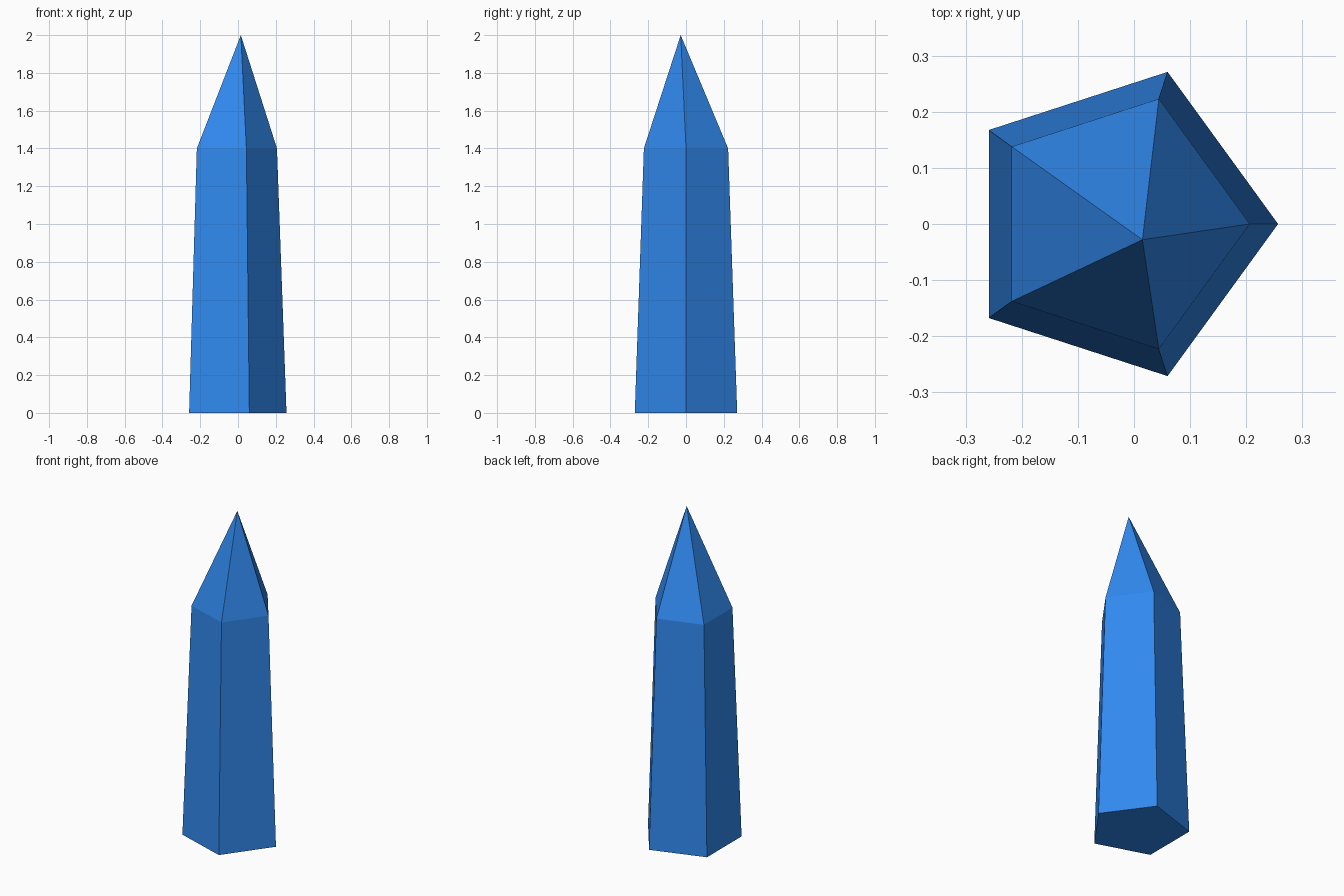
import bpy, bmesh
from math import cos, sin, tau

if "Cube" in bpy.data.objects:
    bpy.data.objects.remove(bpy.data.objects["Cube"])

SIDES = 5
CENTRE_X = -0.0282


def ring(bm, radius, z):
    return [bm.verts.new((CENTRE_X + radius * cos(tau * i / SIDES),
                          radius * sin(tau * i / SIDES), z)) for i in range(SIDES)]


# Tapered five-sided shaft with an off-centre point
bm = bmesh.new()
base = ring(bm, 0.285, 0.0)
shoulder = ring(bm, 0.2345, 1.4)
tip = bm.verts.new((0.015, -0.028, 2.0))
bm.faces.new(base[::-1])
for i in range(SIDES):
    j = (i + 1) % SIDES
    bm.faces.new((base[i], base[j], shoulder[j], shoulder[i]))
    bm.faces.new((shoulder[i], shoulder[j], tip))

mesh = bpy.data.meshes.new("crystal")
bm.to_mesh(mesh)
bm.free()

# Blue crystal colour
blue = bpy.data.materials.new("crystal_blue")
blue.diffuse_color = (0.03, 0.25, 0.86, 1.0)
blue.use_nodes = True
blue.node_tree.nodes["Principled BSDF"].inputs["Base Color"].default_value = blue.diffuse_color
mesh.materials.append(blue)

crystal = bpy.data.objects.new("crystal", mesh)
bpy.context.collection.objects.link(crystal)
